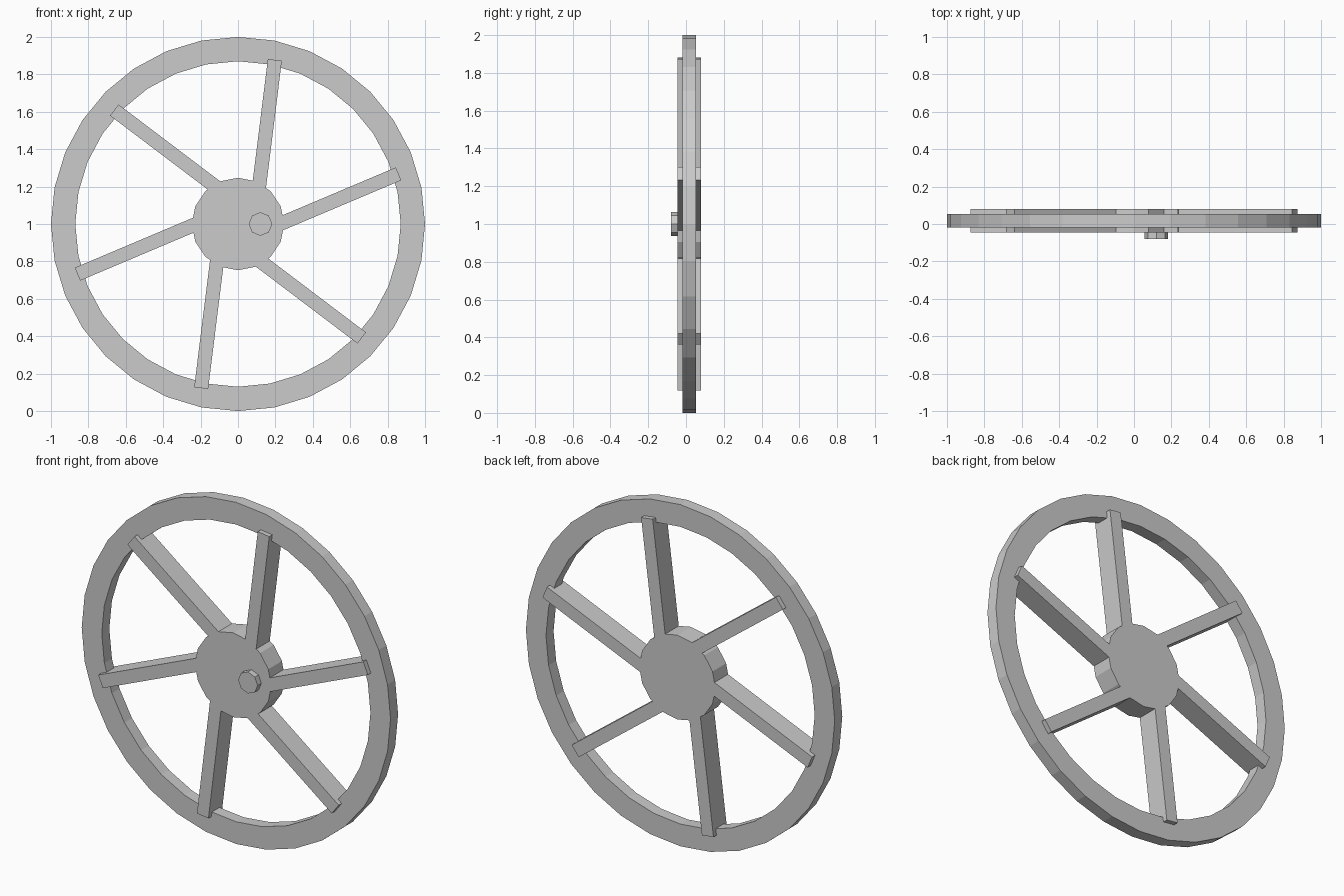
import bpy, bmesh, math
from math import cos, sin, radians, tau

if "Cube" in bpy.data.objects:
    bpy.data.objects.remove(bpy.data.objects["Cube"])

MID_Y = 0.0175      # middle plane of the wheel
CENTRE_Z = 1.0


def finish(name, bm):
    bmesh.ops.recalc_face_normals(bm, faces=bm.faces)
    mesh = bpy.data.meshes.new(name)
    bm.to_mesh(mesh)
    bm.free()
    obj = bpy.data.objects.new(name, mesh)
    bpy.context.collection.objects.link(obj)
    return obj


def circle(r, n, cx=0.0):
    return [(cx + r * cos(tau * i / n), CENTRE_Z + r * sin(tau * i / n)) for i in range(n)]


def prism(name, outline, y0, y1):
    """Extrude an x/z outline along y."""
    bm = bmesh.new()
    face = bm.faces.new([bm.verts.new((x, y0, z)) for x, z in outline])
    ext = bmesh.ops.extrude_face_region(bm, geom=[face], use_keep_orig=True)
    verts = [e for e in ext["geom"] if isinstance(e, bmesh.types.BMVert)]
    bmesh.ops.translate(bm, verts=verts, vec=(0, y1 - y0, 0))
    return finish(name, bm)


# Rim: square-section ring with 32 sides
def ring(name, r_in, r_out, n, y0, y1):
    bm = bmesh.new()
    loops = [[bm.verts.new((x, y, z)) for x, z in circle(r, n)]
             for r, y in ((r_out, y0), (r_out, y1), (r_in, y1), (r_in, y0))]
    for a, b in zip(loops, loops[1:] + loops[:1]):
        for i in range(n):
            j = (i + 1) % n
            bm.faces.new((a[i], a[j], b[j], b[i]))
    return finish(name, bm)


ring("rim", 0.87, 1.0, 32, MID_Y - 0.035, MID_Y + 0.035)

# Hub: thick 16-sided disc
prism("hub", circle(0.247, 16), MID_Y - 0.063, MID_Y + 0.063)

# Spokes: six flat bars set off-centre, 60 degrees apart
for k in range(6):
    a = radians(22.9 + 60 * k)
    outline = []
    for s, off in ((0.18, 0.0495), (0.895, 0.0495), (0.895, 0.1245), (0.18, 0.1245)):
        outline.append((s * cos(a) + off * sin(a), CENTRE_Z + s * sin(a) - off * cos(a)))
    prism(f"spoke_{k + 1}", outline, MID_Y - 0.063, MID_Y + 0.063)

# Handle peg: small octagonal stud on the hub front
prism("peg", circle(0.063, 8, 0.12), -0.08, MID_Y - 0.05)
